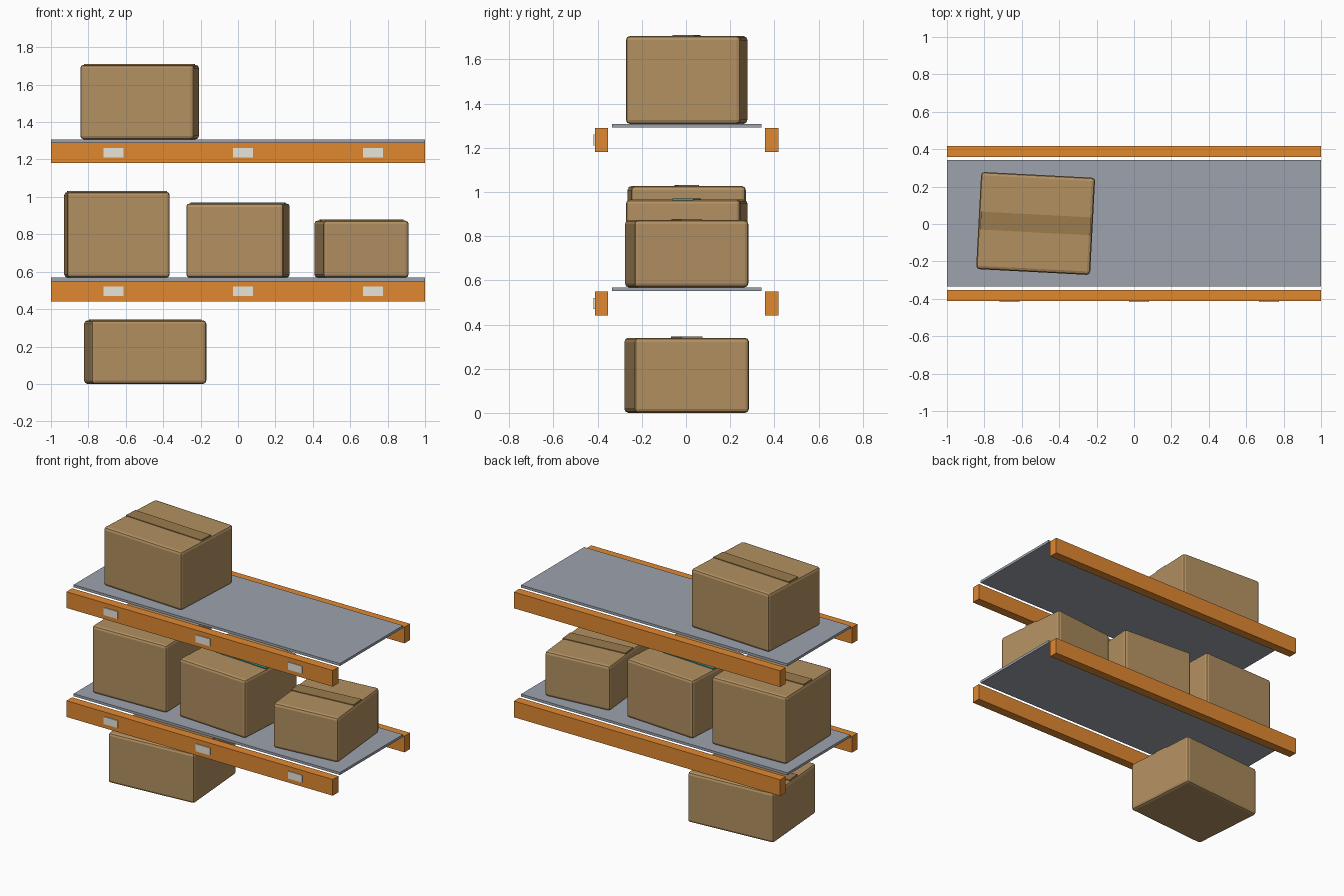
import bpy
import math
from mathutils import Matrix, Vector

if "Cube" in bpy.data.objects:
    bpy.data.objects.remove(bpy.data.objects["Cube"])


def material(name, rgb):
    m = bpy.data.materials.new(name)
    m.diffuse_color = (*rgb, 1)
    m.use_nodes = True
    m.node_tree.nodes["Principled BSDF"].inputs["Base Color"].default_value = m.diffuse_color
    return m


ORANGE = material("orange_paint", (0.75, 0.25, 0.03))
STEEL = material("shelf_steel", (0.34, 0.37, 0.42))
CARD = material("cardboard", (0.45, 0.28, 0.12))
TAPE = material("brown_tape", (0.33, 0.20, 0.075))
TEAL = material("teal_tape", (0.04, 0.35, 0.32))
PAPER = material("label_paper", (0.80, 0.78, 0.70))


def block(name, size, centre, mat, angle=0.0, bevel=0.0):
    bpy.ops.mesh.primitive_cube_add(size=1)
    ob = bpy.context.object
    ob.name = name
    ob.data.transform(Matrix.Diagonal((*size, 1)))
    ob.location = centre
    ob.rotation_euler.z = math.radians(angle)
    ob.data.materials.append(mat)
    if bevel:
        mod = ob.modifiers.new("soft_edges", "BEVEL")
        mod.width = bevel
        mod.segments = 2
    return ob


MID_Y = 0.003
BOX_DEPTH = 0.52

# Two shelf levels: front and back beams, deck, beam labels
for level, z in (("lower", 0.44), ("upper", 1.18)):
    for side, s in (("front", -1), ("back", 1)):
        block(f"{level}_{side}_beam", (2, 0.06, 0.11),
              (0, MID_Y + s * 0.385, z + 0.055), ORANGE)
    block(f"{level}_deck", (2, 0.676, 0.017), (0, MID_Y, z + 0.1195), STEEL)
    for i in range(3):
        block(f"{level}_label_{i + 1}", (0.107, 0.008, 0.05),
              (-0.665 + i * 0.693, -0.414, z + 0.055), PAPER)


def carton(name, x, z, width, height, angle, tape_mat):
    # Soft-edged carton with a strip of tape along the top seam
    block(name, (width, BOX_DEPTH, height),
          (x, MID_Y, z + height / 2), CARD, angle, 0.018)
    block(name + "_tape", (width * 0.965, 0.096, 0.008),
          (x, MID_Y, z + height + 0.001), tape_mat, angle)


# Cartons: name, x, base z, width, height, turn in degrees, tape
for spec in (
    ("floor_carton", -0.496, 0.0, 0.617, 0.340, 4.5, TAPE),
    ("lower_left_carton", -0.647, 0.568, 0.55, 0.459, 1.7, TAPE),
    ("lower_middle_carton", 0.0, 0.568, 0.523, 0.397, -3.7, TEAL),
    ("lower_right_carton", 0.660, 0.568, 0.46, 0.305, 5.5, TAPE),
    ("upper_carton", -0.526, 1.308, 0.61, 0.398, -3.0, TAPE),
):
    carton(*spec)
